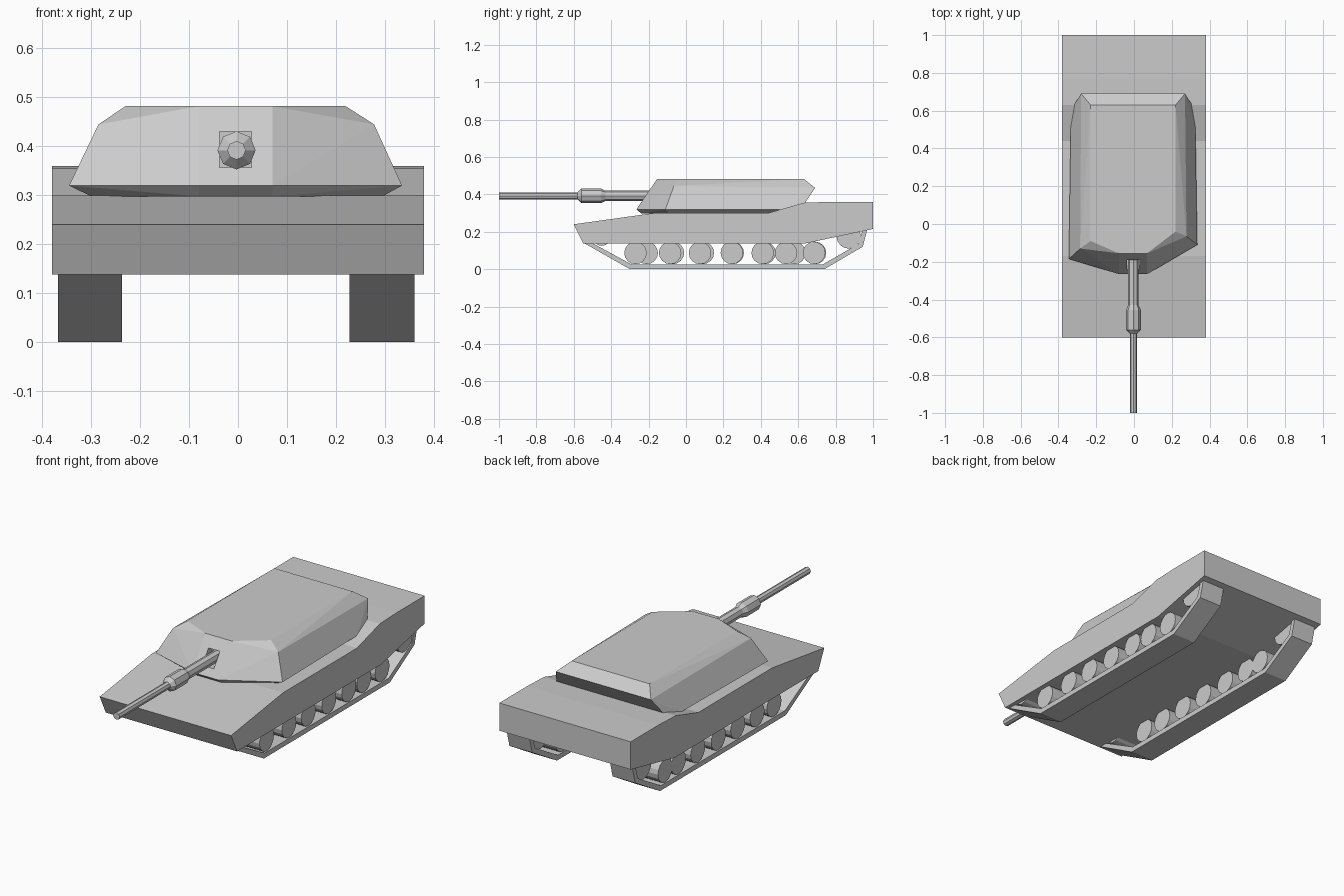
import bpy, bmesh, math
from mathutils import Matrix, Vector

if "Cube" in bpy.data.objects:
    bpy.data.objects.remove(bpy.data.objects["Cube"])


def finish(name, bm):
    bmesh.ops.recalc_face_normals(bm, faces=bm.faces)
    mesh = bpy.data.meshes.new(name)
    bm.to_mesh(mesh)
    bm.free()
    obj = bpy.data.objects.new(name, mesh)
    bpy.context.collection.objects.link(obj)
    return obj


def side_prism(name, profile, x0, x1):
    """Extrude a (y, z) side profile from x0 to x1."""
    bm = bmesh.new()
    face = bm.faces.new([bm.verts.new((x0, y, z)) for y, z in profile])
    new = bmesh.ops.extrude_face_region(bm, geom=[face])["geom"]
    verts = [g for g in new if isinstance(g, bmesh.types.BMVert)]
    bmesh.ops.translate(bm, verts=verts, vec=(x1 - x0, 0, 0))
    return finish(name, bm)


def wheel(name, y, z, r, x0, x1):
    bm = bmesh.new()
    mat = Matrix.Translation(((x0 + x1) / 2, y, z)) @ Matrix.Rotation(math.pi / 2, 4, 'Y')
    bmesh.ops.create_cone(bm, cap_ends=True, segments=16, radius1=r, radius2=r,
                          depth=x1 - x0, matrix=mat)
    return finish(name, bm)


# Hull: one side profile across the full width
side_prism("hull", [(-0.6, 0.24), (-0.17, 0.30), (0.44, 0.30), (0.63, 0.355), (0.77, 0.36),
                    (1.0, 0.36), (1.0, 0.215), (0.64, 0.138), (-0.55, 0.138)], -0.38, 0.38)

# Running gear: track band, road wheels and end wheels on each side
band = [(-0.55, 0.142), (-0.30, 0.0), (0.74, 0.0), (0.945, 0.12), (0.97, 0.215),
        (0.945, 0.21), (0.922, 0.135), (0.732, 0.026), (-0.292, 0.026), (-0.505, 0.142)]
sides = {
    "left": (-0.368, -0.237, [-0.21, -0.07, 0.09, 0.25, 0.42, 0.58, 0.69]),
    "right": (0.228, 0.36, [-0.27, -0.085, 0.075, 0.245, 0.41, 0.535, 0.685]),
}
for side, (x0, x1, ys) in sides.items():
    side_prism(side + "_track", band, x0, x1)
    a, b = x0 + 0.005, x1 - 0.005
    for i, y in enumerate(ys):
        wheel(f"{side}_road_wheel_{i + 1}", y, 0.087, 0.06, a, b)
    wheel(side + "_front_idler", -0.45, 0.175, 0.05, a, b)
    wheel(side + "_rear_sprocket", 0.87, 0.175, 0.065, a, b)

# Turret: slightly lopsided faceted shell
turret_points = [
    (-0.23, 0.63, 0.482), (0.22, 0.63, 0.482), (0.22, -0.04, 0.482),
    (0.07, -0.155, 0.482), (-0.08, -0.155, 0.482), (-0.23, -0.09, 0.482),
    (-0.28, 0.69, 0.435), (0.27, 0.69, 0.435), (0.278, -0.065, 0.445), (-0.285, -0.13, 0.445),
    (0.335, -0.11, 0.32), (0.07, -0.265, 0.32), (-0.08, -0.265, 0.32), (-0.345, -0.185, 0.32),
    (-0.335, 0.52, 0.32), (0.325, 0.52, 0.32), (-0.315, 0.635, 0.352), (0.305, 0.635, 0.352),
    (0.295, -0.09, 0.298), (0.07, -0.24, 0.298), (-0.08, -0.24, 0.298), (-0.30, -0.16, 0.298),
    (-0.29, 0.45, 0.298), (0.285, 0.45, 0.298)]
bm = bmesh.new()
for p in turret_points:
    bm.verts.new(p)
bmesh.ops.convex_hull(bm, input=bm.verts)
bmesh.ops.dissolve_limit(bm, angle_limit=math.radians(2), verts=bm.verts, edges=bm.edges)
turret = finish("turret", bm)

# Gun opening cut into the turret front
cutter = side_prism("gun_opening_cutter",
                    [(-0.4, 0.357), (-0.16, 0.357), (-0.16, 0.43), (-0.4, 0.43)], -0.038, 0.028)
cutter.hide_render = True
cutter.hide_set(True)
cut = turret.modifiers.new("gun_opening", 'BOOLEAN')
cut.operation = 'DIFFERENCE'
cut.solver = 'EXACT'
cut.object = cutter

# Gun: eight-sided lathe along y with a thicker sleeve
gun_profile = [(-1.0, 0.019), (-0.58, 0.019), (-0.56, 0.039), (-0.455, 0.039),
               (-0.43, 0.028), (-0.15, 0.028)]
bm = bmesh.new()
rings = []
for y, r in gun_profile:
    rings.append([bm.verts.new((-0.003 + r * math.cos(k * math.pi / 4), y,
                                0.392 + r * math.sin(k * math.pi / 4))) for k in range(8)])
for r0, r1 in zip(rings, rings[1:]):
    for k in range(8):
        bm.faces.new((r0[k], r0[(k + 1) % 8], r1[(k + 1) % 8], r1[k]))
bm.faces.new(rings[0])
bm.faces.new(rings[-1])
finish("gun_barrel", bm)
